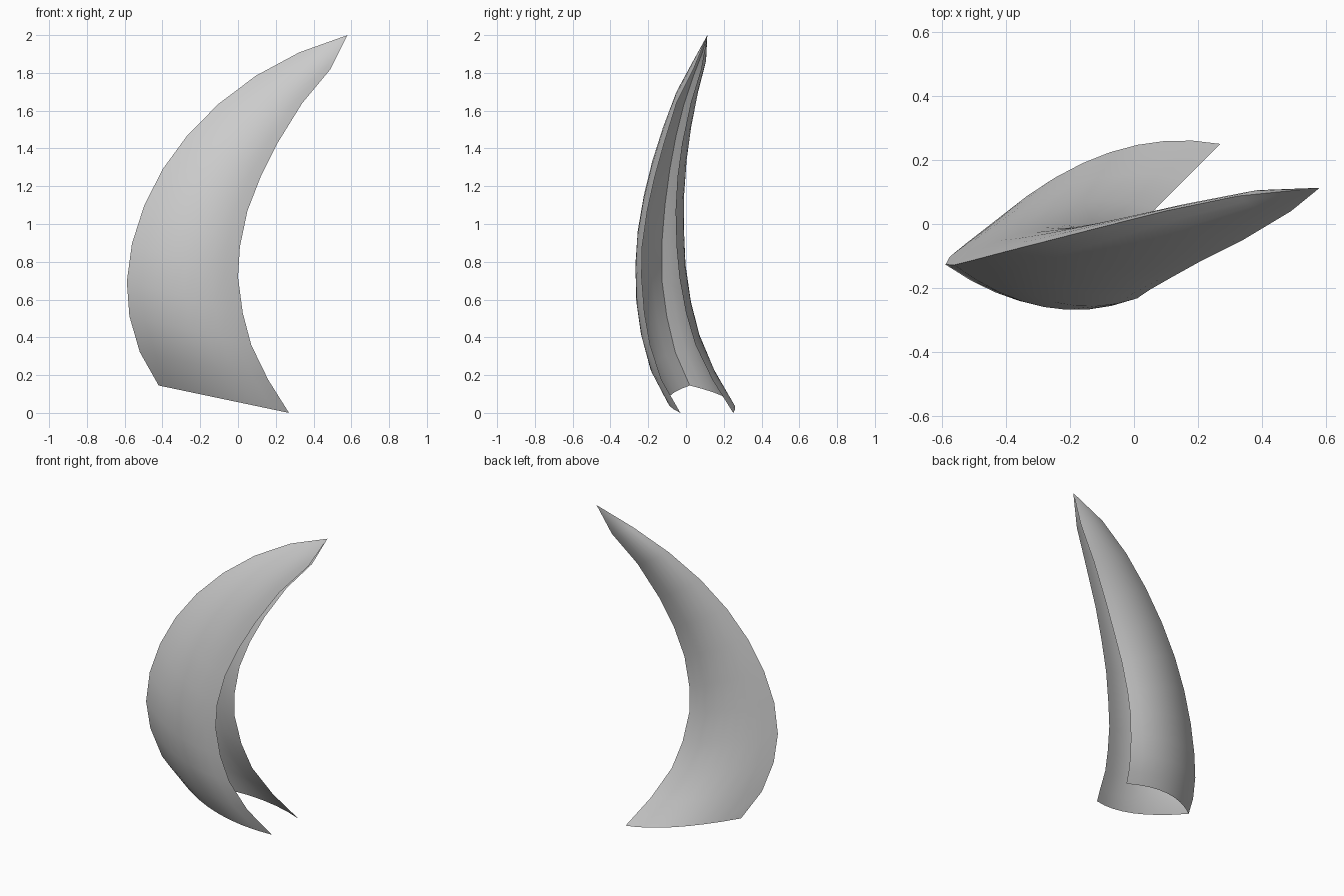
import bpy, math
from mathutils import Vector

if "Cube" in bpy.data.objects:
    bpy.data.objects.remove(bpy.data.objects["Cube"], do_unlink=True)

ROWS, SIDE = 11, 8   # steps along the blade, steps across each wall

# Guide curves from base to tip
ridge = [(-.42, .02, .145), (-.53, -.065, .34), (-.585, -.11, .55), (-.59, -.133, .75),
         (-.545, -.125, .98), (-.455, -.1, 1.2), (-.33, -.068, 1.4), (-.16, -.025, 1.59),
         (.05, .03, 1.76), (.3, .085, 1.9), (.58, .113, 2)]
# Rim rows: x, front y, back y, z
rims = [(.27, -.03, .25, 0), (.16, -.13, .14, .175), (.07, -.19, .05, .36),
        (.025, -.22, 0, .53), (0, -.235, -.035, .72), (.01, -.232, -.05, .88),
        (.05, -.205, -.055, 1.07), (.12, -.165, -.045, 1.25), (.21, -.115, -.02, 1.43),
        (.34, -.05, .025, 1.64), (.49, .04, .08, 1.82), (.58, .113, .113, 2)]
front_rim = [(x, f, z) for x, f, b, z in rims]
back_rim = [(x, b, z) for x, f, b, z in rims]


def along(points, t):
    """Point at fraction t of a guide curve."""
    s = t * (len(points) - 1)
    i = min(int(s), len(points) - 2)
    return Vector(points[i]).lerp(Vector(points[i + 1]), s - i)


def wall(a, b, bulge):
    """Bowed cross-section from a to b."""
    width = (b - a).length
    for k in range(SIDE + 1):
        u = k / SIDE
        p = a.lerp(b, u)
        p.y += bulge * width * 4 * u * (1 - u)
        yield p


# Curved blade: two bowed walls meeting along the ridge, open on the inner side
verts, faces = [], []
for r in range(ROWS):
    t = r / ROWS
    spine = along(ridge, t)
    front = list(wall(spine, along(front_rim, t), -.13))
    back = list(wall(spine, along(back_rim, t), .12))
    verts += front[::-1] + back[1:]
cols = 2 * SIDE + 1
tip = len(verts)
verts.append(Vector(ridge[-1]))
for r in range(ROWS):
    for c in range(cols - 1):
        a = r * cols + c
        if r < ROWS - 1:
            faces.append((a + 1, a, a + cols, a + cols + 1))
        else:
            faces.append((a + 1, a, tip))

mesh = bpy.data.meshes.new("curved_blade")
mesh.from_pydata(verts, [], faces)
mesh.update()
blade = bpy.data.objects.new("curved_blade", mesh)
bpy.context.collection.objects.link(blade)

# Plain grey material
grey = bpy.data.materials.new("light_grey")
grey.use_nodes = True
colour = (.6, .6, .6, 1)
grey.diffuse_color = colour
grey.node_tree.nodes["Principled BSDF"].inputs["Base Color"].default_value = colour
mesh.materials.append(grey)

bpy.ops.object.select_all(action='DESELECT')
blade.select_set(True)
bpy.context.view_layer.objects.active = blade
bpy.ops.object.shade_smooth_by_angle(angle=math.radians(35))
